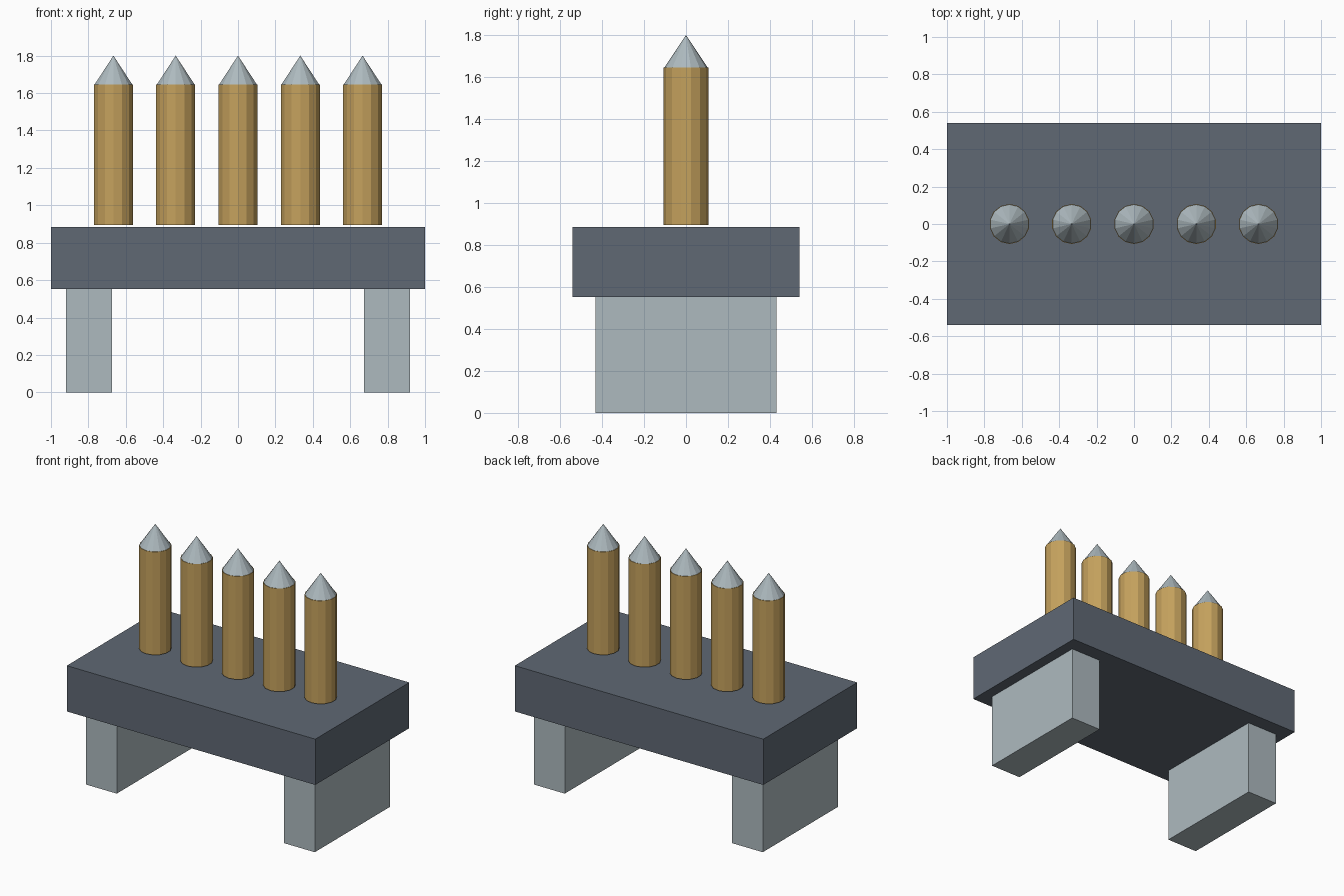
import bpy

cube = bpy.data.objects.get("Cube")
if cube:
    bpy.data.objects.remove(cube, do_unlink=True)


def make_material(name, color):
    mat = bpy.data.materials.new(name)
    mat.use_nodes = True
    mat.diffuse_color = (*color, 1)
    mat.node_tree.nodes["Principled BSDF"].inputs["Base Color"].default_value = (*color, 1)
    return mat


slate = make_material("slate grey", (0.115, 0.14, 0.175))
pale = make_material("pale steel", (0.42, 0.49, 0.52))
brass = make_material("brass", (0.56, 0.36, 0.11))


def finish(name, mat):
    obj = bpy.context.object
    obj.name = name
    obj.data.materials.append(mat)
    return obj


def box(name, size, center, mat):
    bpy.ops.mesh.primitive_cube_add(size=1, location=center)
    obj = finish(name, mat)
    obj.scale = size
    bpy.ops.object.transform_apply(location=False, rotation=False, scale=True)


def cone(name, x, r_bottom, r_top, z0, z1, mat):
    bpy.ops.mesh.primitive_cone_add(vertices=SIDES, radius1=r_bottom, radius2=r_top,
                                    depth=z1 - z0, location=(x, 0, (z0 + z1) / 2))
    finish(name, mat)


SIDES = 14
BASE_TOP = 0.885
SHOULDER = 1.645

# Block and its two feet
box("base_block", (2, 1.08, 0.333), (0, 0, BASE_TOP - 0.1665), slate)
for side, sign in (("left", 1), ("right", -1)):
    box(side + "_foot", (0.247, 0.864, 0.552), (sign * 0.797, 0, 0.276), pale)

# Row of pointed rounds, floating just above the block
for i in range(5):
    x = (i - 2) * 0.333
    cone(f"round_body_{i + 1}", x, 0.107, 0.107, BASE_TOP + 0.01, SHOULDER, brass)
    cone(f"round_tip_{i + 1}", x, 0.104, 0, SHOULDER, 1.8, pale)
